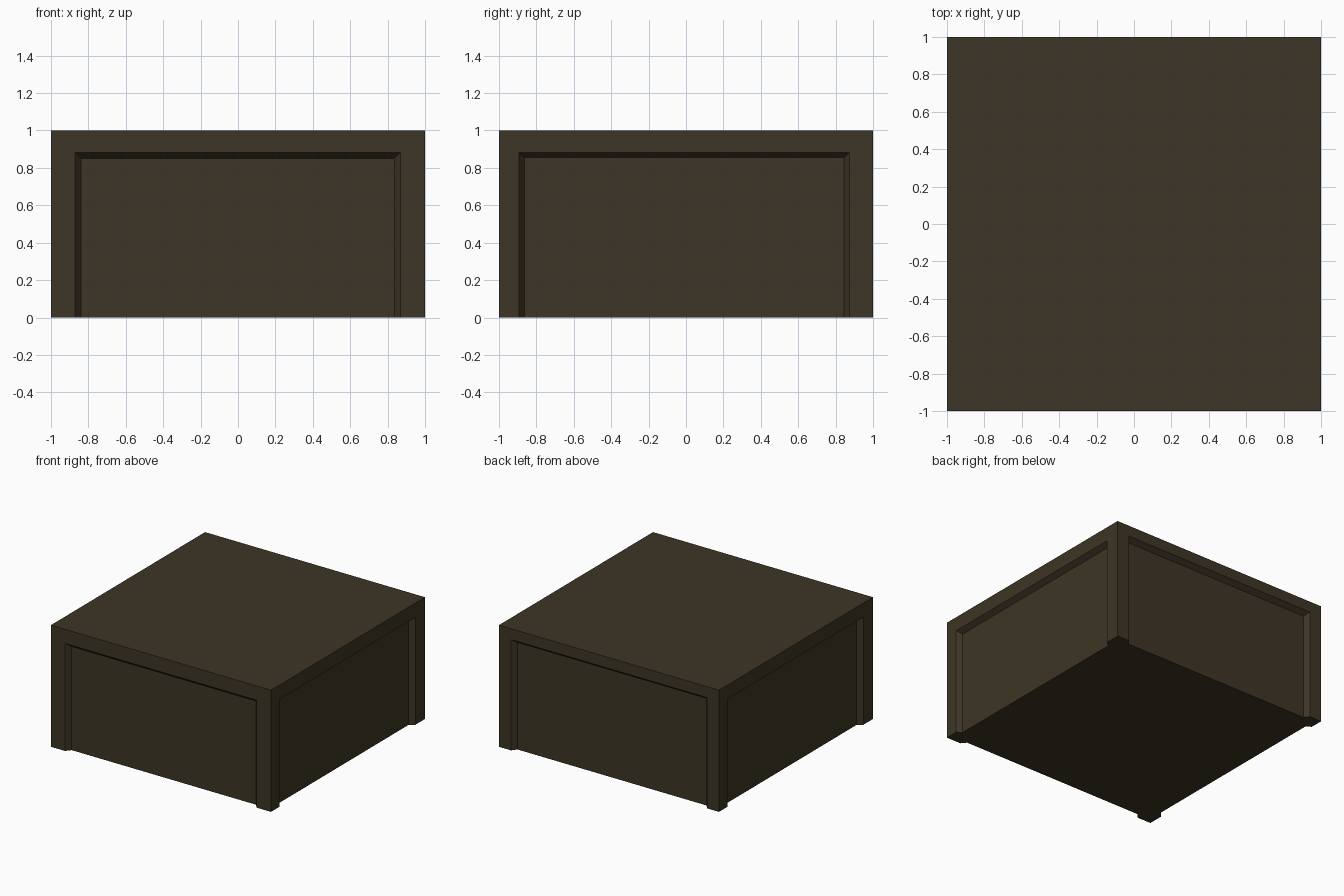
import bpy, bmesh, math
from mathutils import Matrix

if "Cube" in bpy.data.objects:
    bpy.data.objects.remove(bpy.data.objects["Cube"])

mat = bpy.data.materials.new("dark olive brown")
mat.diffuse_color = (0.047, 0.036, 0.019, 1)
mat.use_nodes = True
mat.node_tree.nodes["Principled BSDF"].inputs["Base Color"].default_value = mat.diffuse_color

DEPTH = 0.04   # how far the side panels are sunk
OVER = 0.02    # cutter overshoot outside the block


def mesh_object(name, bm):
    bmesh.ops.recalc_face_normals(bm, faces=bm.faces)
    me = bpy.data.meshes.new(name)
    bm.to_mesh(me)
    bm.free()
    me.materials.append(mat)
    ob = bpy.data.objects.new(name, me)
    bpy.context.collection.objects.link(ob)
    return ob


# main block
bm = bmesh.new()
bmesh.ops.create_cube(bm, size=1, matrix=Matrix.Translation((0, 0, 0.5)) @ Matrix.Diagonal((2, 2, 1, 1)))
block = mesh_object("block", bm)


# tapered panel cutter, open at the floor; a, b, top are the rim, slope narrows it inward
def panel_cutter(name, angle, a, b, top, slope):
    bm = bmesh.new()
    rings = []
    for y, s in ((-1 - OVER, -slope * OVER / DEPTH), (-1 + DEPTH, slope)):
        pts = [(a + s, -0.1), (b - s, -0.1), (b - s, top - s), (a + s, top - s)]
        rings.append([bm.verts.new((x, y, z)) for x, z in pts])
    outer, inner = rings
    bm.faces.new(outer)
    bm.faces.new(inner)
    for i in range(4):
        j = (i + 1) % 4
        bm.faces.new((outer[i], outer[j], inner[j], inner[i]))
    bmesh.ops.rotate(bm, verts=bm.verts, cent=(0, 0, 0),
                     matrix=Matrix.Rotation(math.radians(angle), 3, 'Z'))
    cutter = mesh_object(name, bm)
    cutter.hide_render = True
    cutter.hide_set(True)
    mod = block.modifiers.new(name, 'BOOLEAN')
    mod.operation = 'DIFFERENCE'
    mod.solver = 'EXACT'
    mod.object = cutter


# one sunken panel per side
panel_cutter("front_panel_cutter", 0, -0.872, 0.868, 0.883, 0.032)
panel_cutter("right_panel_cutter", 90, -0.892, 0.873, 0.883, 0.028)
panel_cutter("back_panel_cutter", 180, -0.89, 0.89, 0.91, 0.03)
panel_cutter("left_panel_cutter", 270, -0.892, 0.873, 0.885, 0.028)
